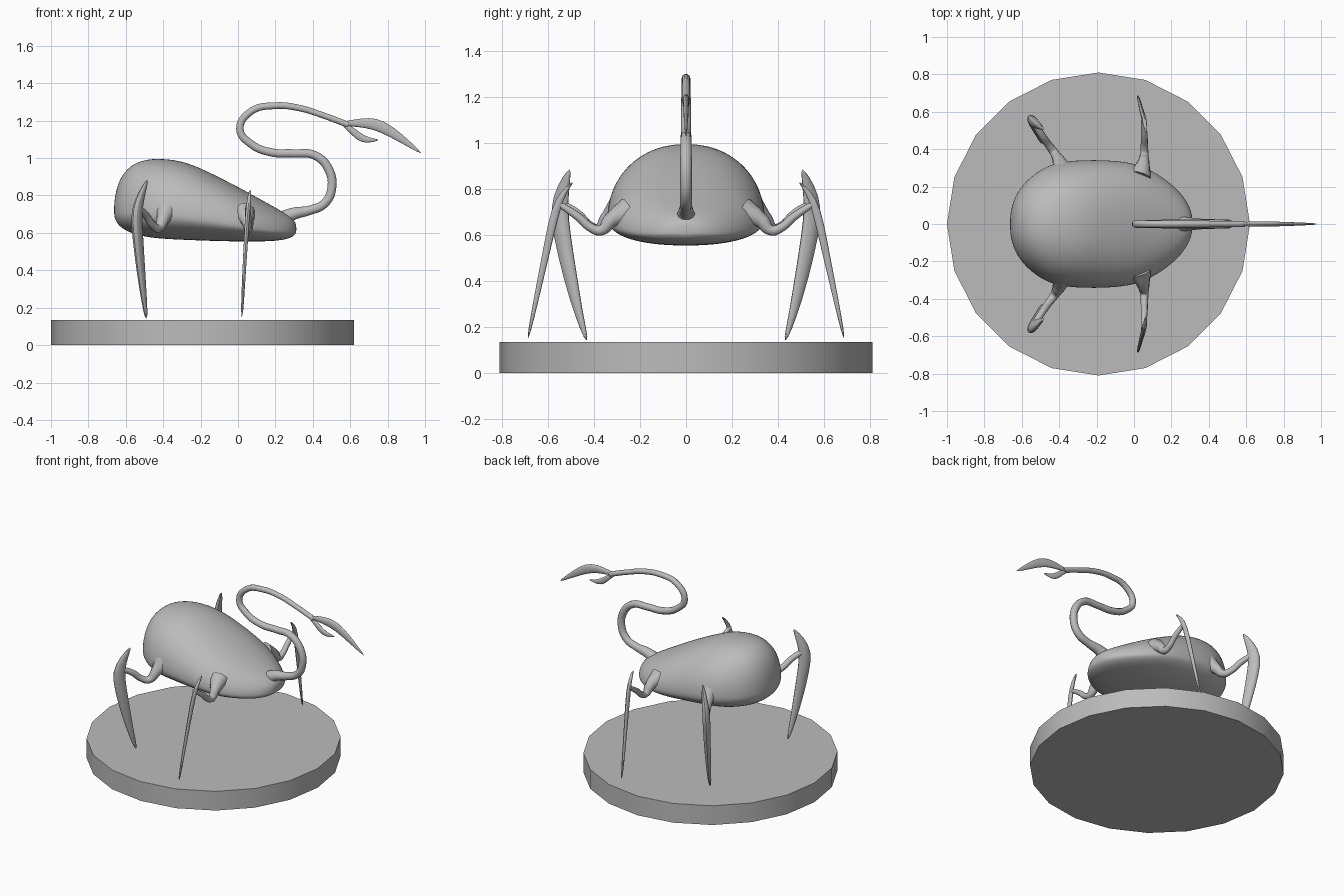
import bpy, bmesh, math
from mathutils import Vector

cube = bpy.data.objects.get("Cube")
if cube:
    bpy.data.objects.remove(cube, do_unlink=True)

grey = bpy.data.materials.new("stone_grey")
grey.use_nodes = True
COLOR = (0.5, 0.5, 0.5, 1)
grey.diffuse_color = COLOR
grey.node_tree.nodes["Principled BSDF"].inputs["Base Color"].default_value = COLOR


def finish(obj, angle=40):
    obj.data.materials.clear()
    obj.data.materials.append(grey)
    bpy.ops.object.select_all(action="DESELECT")
    obj.select_set(True)
    bpy.context.view_layer.objects.active = obj
    bpy.ops.object.shade_smooth_by_angle(angle=math.radians(angle))
    return obj


def loft(name, rings, subdiv=1, angle=40):
    """Skin a list of point rings, capping both ends."""
    bm = bmesh.new()
    loops = [[bm.verts.new(p) for p in ring] for ring in rings]
    n = len(loops[0])
    for a, b in zip(loops, loops[1:]):
        for i in range(n):
            j = (i + 1) % n
            bm.faces.new((a[i], a[j], b[j], b[i]))
    bm.faces.new(loops[0])
    bm.faces.new(loops[-1])
    bmesh.ops.recalc_face_normals(bm, faces=bm.faces)
    mesh = bpy.data.meshes.new(name)
    bm.to_mesh(mesh)
    bm.free()
    obj = bpy.data.objects.new(name, mesh)
    bpy.context.collection.objects.link(obj)
    finish(obj, angle)
    if subdiv:
        obj.modifiers.new("smooth", "SUBSURF").levels = subdiv
        obj.modifiers["smooth"].render_levels = subdiv
    return obj


def blade(name, sections, u, v, n=8):
    """Tapered blade: each section is centre plus half sizes along u and v."""
    u, v = Vector(u).normalized(), Vector(v).normalized()
    turn = [2 * math.pi * i / n for i in range(n)]
    rings = [[Vector(c) + u * a * math.cos(t) + v * b * math.sin(t) for t in turn]
             for c, a, b in sections]
    return loft(name, rings, 1)


def tube(name, points):
    """Round tube through (x, y, z, radius) points."""
    curve = bpy.data.curves.new(name, "CURVE")
    curve.dimensions = "3D"
    curve.bevel_depth = 1
    curve.bevel_resolution = 3
    curve.resolution_u = 6
    curve.use_fill_caps = True
    spline = curve.splines.new("BEZIER")
    spline.bezier_points.add(len(points) - 1)
    for bp, (x, y, z, r) in zip(spline.bezier_points, points):
        bp.co = (x, y, z)
        bp.radius = r
        bp.handle_left_type = bp.handle_right_type = "AUTO"
    obj = bpy.data.objects.new(name, curve)
    bpy.context.collection.objects.link(obj)
    bpy.ops.object.select_all(action="DESELECT")
    obj.select_set(True)
    bpy.context.view_layer.objects.active = obj
    bpy.ops.object.convert(target="MESH")
    return finish(bpy.context.object, 60)


# Round base
bpy.ops.mesh.primitive_cylinder_add(vertices=20, radius=0.81, depth=0.135,
                                    location=(-0.19, 0, 0.0675))
base = bpy.context.object
base.name = "base"
finish(base, 30)

# Body: x, half width, bottom, top
body_sections = [
    (-0.663, 0.05, 0.69, 0.76), (-0.65, 0.11, 0.655, 0.84), (-0.62, 0.18, 0.622, 0.915),
    (-0.56, 0.25, 0.593, 0.975), (-0.48, 0.305, 0.575, 0.998), (-0.4, 0.335, 0.567, 1.0),
    (-0.28, 0.345, 0.561, 0.985), (-0.14, 0.345, 0.556, 0.92), (0, 0.33, 0.553, 0.848),
    (0.1, 0.288, 0.553, 0.792), (0.2, 0.218, 0.556, 0.737), (0.27, 0.145, 0.567, 0.695),
    (0.305, 0.075, 0.588, 0.663), (0.312, 0.03, 0.605, 0.64)]


def body_ring(x, w, low, high, n=24):
    mid = low + 0.3 * (high - low)
    ring = []
    for i in range(n):
        t = 2 * math.pi * i / n
        c, s = math.cos(t), math.sin(t)
        y = w * math.copysign(abs(c) ** 0.9, c)
        z = mid + (s * (high - mid) if s > 0 else s * (mid - low))
        ring.append((x, y, z))
    return ring


loft("body", [body_ring(*s) for s in body_sections], 2, 80)

# Tail
tube("tail", [
    (0.22, 0, 0.66, 0.05), (0.29, 0, 0.7, 0.035), (0.38, 0, 0.72, 0.026),
    (0.46, 0, 0.755, 0.025), (0.5, 0, 0.83, 0.025), (0.485, 0, 0.94, 0.025),
    (0.41, 0, 1.015, 0.024), (0.3, 0, 1.025, 0.023), (0.18, 0, 1.03, 0.023),
    (0.07, 0, 1.075, 0.022), (0.01, 0, 1.155, 0.021), (0.07, 0, 1.25, 0.02),
    (0.2, 0, 1.28, 0.019), (0.33, 0, 1.267, 0.018), (0.45, 0, 1.23, 0.017),
    (0.59, 0, 1.178, 0.017)])
blade("tail_blade", [
    ((0.56, 0, 1.187), 0.012, 0.012), ((0.62, 0, 1.187), 0.022, 0.014),
    ((0.69, 0, 1.19), 0.032, 0.015), ((0.77, 0, 1.172), 0.036, 0.014),
    ((0.87, 0, 1.108), 0.026, 0.01), ((0.985, 0, 1.022), 0.004, 0.004)],
    (0.3, 0, 1), (0, 1, 0))
blade("tail_barb", [
    ((0.56, 0, 1.18), 0.012, 0.011), ((0.6, 0, 1.157), 0.018, 0.013),
    ((0.64, 0, 1.118), 0.024, 0.012), ((0.69, 0, 1.092), 0.02, 0.009),
    ((0.755, 0, 1.097), 0.004, 0.004)], (0.5, 0, 1), (0, 1, 0))

# Legs, mirrored across y
for s, side in ((-1, "front"), (1, "back")):
    tube(side + "_wide_leg_arm", [
        (-0.38, s * 0.27, 0.73, 0.07), (-0.4, s * 0.335, 0.675, 0.036),
        (-0.425, s * 0.38, 0.625, 0.024), (-0.455, s * 0.42, 0.64, 0.021),
        (-0.49, s * 0.47, 0.69, 0.02), (-0.535, s * 0.54, 0.735, 0.018)])
    blade(side + "_wide_leg", [
        ((-0.483, s * 0.505, 0.888), 0.006, 0.005), ((-0.513, s * 0.532, 0.82), 0.033, 0.018),
        ((-0.545, s * 0.553, 0.72), 0.046, 0.028), ((-0.538, s * 0.54, 0.6), 0.046, 0.027),
        ((-0.52, s * 0.5, 0.4), 0.036, 0.022), ((-0.503, s * 0.465, 0.25), 0.022, 0.016),
        ((-0.49, s * 0.43, 0.135), 0.009, 0.009)],
        (-0.5, s * 0.86, 0), (0.86, s * 0.5, 0))
    tube(side + "_thin_leg_arm", [
        (0.03, s * 0.25, 0.7, 0.065), (0.05, s * 0.325, 0.665, 0.034),
        (0.055, s * 0.37, 0.62, 0.023), (0.055, s * 0.41, 0.63, 0.02),
        (0.055, s * 0.47, 0.68, 0.018), (0.05, s * 0.56, 0.74, 0.013)])
    blade(side + "_thin_leg", [
        ((0.065, s * 0.49, 0.832), 0.004, 0.006), ((0.061, s * 0.53, 0.79), 0.014, 0.012),
        ((0.052, s * 0.566, 0.72), 0.022, 0.014), ((0.042, s * 0.602, 0.55), 0.018, 0.012),
        ((0.03, s * 0.645, 0.35), 0.013, 0.01), ((0.02, s * 0.69, 0.135), 0.006, 0.007)],
        (0, s, 0.2), (1, 0, 0))
